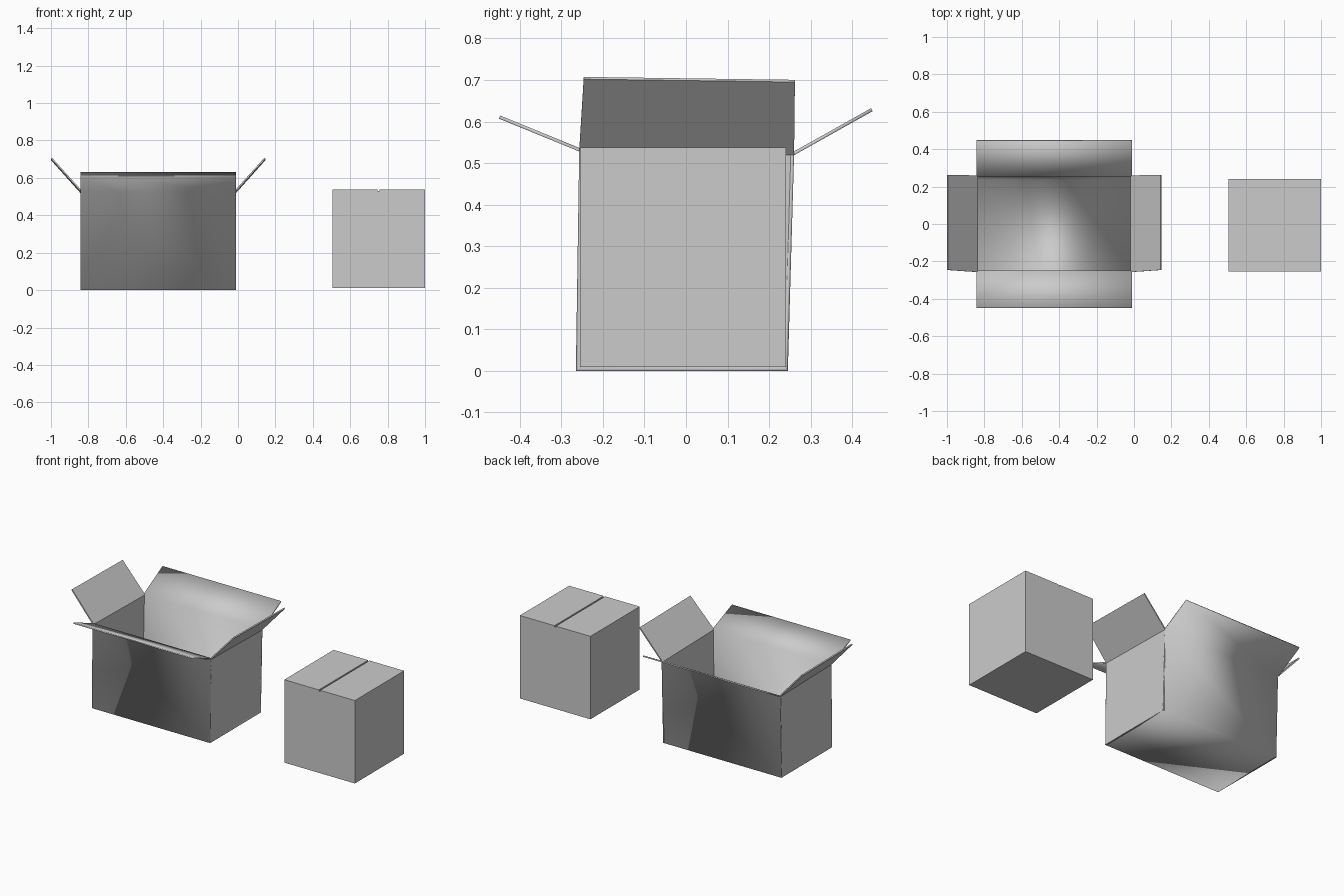
import bpy, bmesh

if "Cube" in bpy.data.objects:
    bpy.data.objects.remove(bpy.data.objects["Cube"])

CARD = 0.008          # cardboard thickness
CX = -0.4265          # centre of the open box
HALF = 0.416          # half its length


def make_object(name, verts, faces):
    mesh = bpy.data.meshes.new(name)
    mesh.from_pydata(verts, [], faces)
    ob = bpy.data.objects.new(name, mesh)
    bpy.context.collection.objects.link(ob)
    return ob


def card_strip(name, rows, flip=False):
    """Strip of panels between successive point pairs, given card thickness inward."""
    verts = [p for row in rows for p in row]
    faces = []
    for i in range(len(rows) - 1):
        a = 2 * i
        f = (a, a + 2, a + 3, a + 1)
        faces.append(f[::-1] if flip else f)
    ob = make_object(name, verts, faces)
    mod = ob.modifiers.new("thickness", 'SOLIDIFY')
    mod.thickness = CARD
    mod.offset = -1
    mod.use_even_offset = True
    return ob


# Open box: front flap, front wall, floor, back wall and back flap as one folded strip
fold = [(-0.45, 0.607), (-0.257, 0.528), (-0.265, 0.0),
        (0.245, 0.0), (0.26, 0.519), (0.449, 0.625)]
sleeve = card_strip("open_box_sleeve",
                    [((CX - HALF, y, z), (CX + HALF, y, z)) for y, z in fold])
for p in sleeve.data.polygons:
    p.use_smooth = True
bpy.context.view_layer.objects.active = sleeve
sleeve.select_set(True)
bpy.ops.object.shade_smooth_by_angle(angle=1.31)
sleeve.select_set(False)

# Open box: end walls with their flaps, mirrored left and right
for side, name in ((-1, "open_box_left_end"), (1, "open_box_right_end")):
    profile = [(HALF, -0.265, 0.0, 0.245, 0.0),
               (HALF, -0.257, 0.528, 0.26, 0.519),
               (0.5735, -0.246, 0.702, 0.262, 0.695)]
    rows = [((CX + side * x, y0, z0), (CX + side * x, y1, z1))
            for x, y0, z0, y1, z1 in profile]
    card_strip(name, rows, flip=(side > 0))

# Closed box: block with a seam groove between the two top flaps
outline = [(0.504, 0.01), (1.0, 0.01), (1.0, 0.537), (0.757, 0.537),
           (0.757, 0.529), (0.747, 0.529), (0.747, 0.537), (0.504, 0.537)]
n = len(outline)
verts = [(x, y, z) for y in (-0.255, 0.24) for x, z in outline]
faces = [tuple(range(n)), tuple(range(2 * n - 1, n - 1, -1))]
faces += [(i, i + n, (i + 1) % n + n, (i + 1) % n) for i in range(n)]
closed = make_object("closed_box", verts, faces)
bm = bmesh.new()
bm.from_mesh(closed.data)
bmesh.ops.recalc_face_normals(bm, faces=bm.faces)
bm.to_mesh(closed.data)
bm.free()
